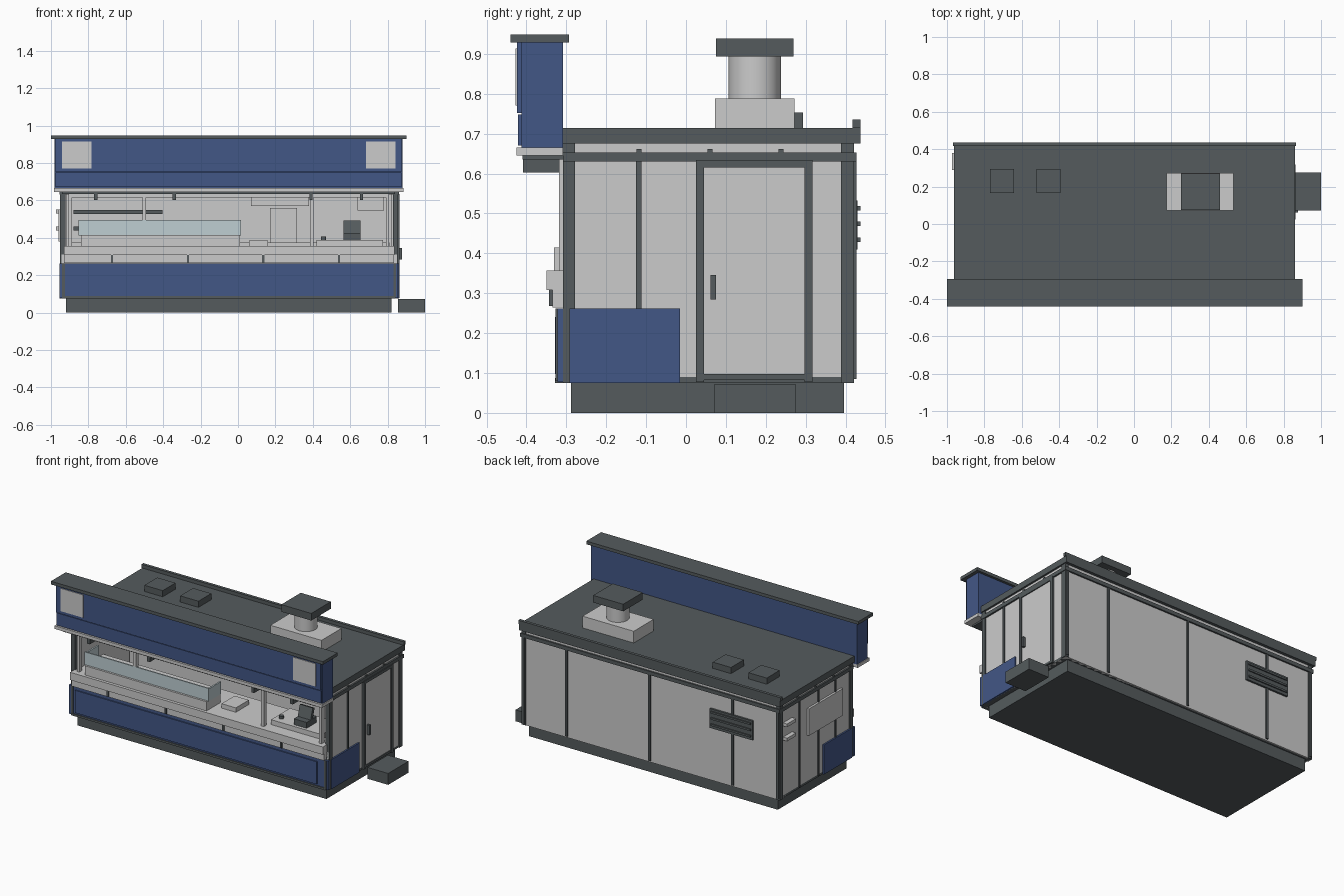
import bpy, bmesh, math
from mathutils import Matrix


def material(name, rgb):
    m = bpy.data.materials.new(name)
    m.diffuse_color = (*rgb, 1)
    return m


DARK = material("dark_grey", (0.09, 0.105, 0.11))
BLUE = material("blue", (0.055, 0.095, 0.24))
GLASS = material("pale_glass", (0.52, 0.62, 0.65))


def finish(name, bm, mat):
    me = bpy.data.meshes.new(name)
    bm.to_mesh(me)
    bm.free()
    ob = bpy.data.objects.new(name, me)
    bpy.context.collection.objects.link(ob)
    if mat:
        me.materials.append(mat)
    return ob


def box(name, x0, x1, y0, y1, z0, z1, mat=None, tilt=0):
    bm = bmesh.new()
    bmesh.ops.create_cube(bm, size=1)
    mid = Matrix.Translation(((x0 + x1) / 2, (y0 + y1) / 2, (z0 + z1) / 2))
    size = Matrix.Diagonal((x1 - x0, y1 - y0, z1 - z0, 1))
    bmesh.ops.transform(bm, matrix=mid @ Matrix.Rotation(tilt, 4, 'X') @ size, verts=bm.verts)
    return finish(name, bm, mat)


def cylinder(name, x, y, z0, z1, r, sides, mat=None):
    bm = bmesh.new()
    bmesh.ops.create_cone(bm, cap_ends=True, segments=sides, radius1=r, radius2=r, depth=z1 - z0,
                          matrix=Matrix.Translation((x, y, (z0 + z1) / 2)))
    return finish(name, bm, mat)


L, R = -0.945, 0.85  # body ends

# Plinth, step and floor
box("plinth", -0.92, 0.82, -0.288, 0.396, 0, 0.075, DARK)
box("door_step", 0.855, 1.0, 0.072, 0.275, 0, 0.072, DARK)
box("floor", L, R, -0.305, 0.41, 0.075, 0.09, DARK)

# Walls
box("back_wall", L, R, 0.385, 0.418, 0.075, 0.675)
box("left_wall", L, L + 0.03, -0.28, 0.40, 0.075, 0.675)
box("right_wall", R - 0.03, R, -0.28, 0.40, 0.075, 0.675)
box("front_lower_wall", L, R, -0.308, -0.28, 0.075, 0.31)

# Corner posts
for side, x in (("left", L - 0.006), ("right", R - 0.022)):
    box(side + "_front_post", x, x + 0.028, -0.308, -0.278, 0.075, 0.675, DARK)
    box(side + "_back_post", x, x + 0.028, 0.388, 0.421, 0.075, 0.675, DARK)

# Wall seams
for x in (0.54, -0.04, -0.62):
    box("back_seam", x - 0.007, x + 0.007, 0.417, 0.426, 0.085, 0.63, DARK)
for x in (L + 0.008, R - 0.008):
    box("back_edge_strip", x - 0.008, x + 0.008, 0.415, 0.427, 0.085, 0.63, DARK)
box("right_seam", R - 0.002, R + 0.006, -0.125, -0.112, 0.26, 0.63, DARK)
for y in (-0.14, 0.03, 0.22):
    box("left_seam", L - 0.007, L + 0.002, y - 0.006, y + 0.006, 0.085, 0.63, DARK)

# Eaves band and clips
for side, x in (("left", L - 0.01), ("right", R - 0.01)):
    box(side + "_eaves_band", x, x + 0.02, -0.308, 0.424, 0.63, 0.653, DARK)
    for y in (-0.118, 0.06, 0.238):
        box(side + "_eaves_clip", x, x + 0.02, y - 0.006, y + 0.006, 0.653, 0.661, DARK)
box("back_eaves_band", L - 0.01, R + 0.01, 0.412, 0.428, 0.63, 0.653, DARK)

# Roof
box("roof", -0.962, 0.862, -0.31, 0.437, 0.675, 0.714, DARK)
box("roof_back_upstand", -0.968, 0.867, 0.418, 0.437, 0.714, 0.736, DARK)
for x in (-0.77, -0.52):
    box("roof_hatch", x, x + 0.128, 0.165, 0.293, 0.714, 0.753, DARK)
box("vent_base", 0.175, 0.533, 0.073, 0.272, 0.714, 0.788)
cyl = cylinder("vent_pipe", 0.355, 0.172, 0.788, 0.895, 0.066, 16)
box("vent_cap", 0.25, 0.46, 0.075, 0.27, 0.893, 0.938, DARK)

# Fascia sign
box("sign_box", -0.98, 0.88, -0.412, -0.308, 0.665, 0.93, BLUE)
box("sign_upper_panel", -0.975, 0.875, -0.424, -0.41, 0.752, 0.93, BLUE)
box("sign_lower_panel", -0.975, 0.875, -0.421, -0.41, 0.67, 0.748, BLUE)
box("sign_cap", -1.0, 0.902, -0.44, -0.293, 0.928, 0.948, DARK)
box("sign_sill", -0.985, 0.885, -0.425, -0.308, 0.645, 0.665)
for x in (-0.94, 0.684):
    box("sign_plate", x, x + 0.157, -0.428, -0.42, 0.77, 0.914)
box("awning_soffit", -0.94, 0.84, -0.41, -0.30, 0.635, 0.646, DARK)
for x in (-0.76, -0.34, 0.39, 0.66):
    box("awning_bracket", x - 0.009, x + 0.009, -0.408, -0.31, 0.603, 0.64, DARK)
box("front_header", L, R, -0.308, -0.28, 0.63, 0.676)

# Front cladding
box("front_panel", -0.955, 0.856, -0.322, -0.305, 0.078, 0.262, BLUE)
box("front_panel_raised", -0.91, 0.78, -0.329, -0.32, 0.098, 0.24, BLUE)
box("front_kick_strip", -0.94, 0.84, -0.328, -0.305, 0.075, 0.088, DARK)
box("left_blue_panel", L - 0.01, L + 0.002, -0.292, -0.015, 0.075, 0.262, BLUE)
box("right_blue_panel", R - 0.002, R + 0.01, -0.292, -0.015, 0.075, 0.262, BLUE)
for x in (L + 0.012, R - 0.012):
    box("front_corner_strip", x - 0.007, x + 0.007, -0.327, -0.305, 0.08, 0.262, DARK)

# Serving counter
box("counter_apron", -0.93, 0.835, -0.335, -0.305, 0.264, 0.31)
box("counter_ledge", -0.93, 0.838, -0.35, -0.28, 0.308, 0.357)
box("counter_top", -0.915, 0.82, -0.29, -0.04, 0.335, 0.357)
box("counter_back", -0.915, 0.82, -0.06, -0.04, 0.09, 0.335)
for x in (-0.673, -0.268, 0.135, 0.54):
    box("counter_bracket", x - 0.006, x + 0.006, -0.343, -0.33, 0.268, 0.309, DARK)

# Display case
box("display_base", -0.84, 0.012, -0.331, -0.19, 0.357, 0.415)
box("display_glass", -0.852, 0.015, -0.318, -0.31, 0.412, 0.495, GLASS)
for x in (-0.85, 0.005):
    box("display_end", x, x + 0.01, -0.312, -0.19, 0.412, 0.49, GLASS)

# Window frame posts
for x in (-0.905, -0.51, 0.385, 0.79):
    box("window_post", x, x + 0.018, -0.318, -0.29, 0.357, 0.635)
box("window_top_rail", -0.90, 0.80, -0.312, -0.29, 0.615, 0.635)

# Interior back counter, shelves and appliances
box("back_counter", -0.90, 0.81, 0.20, 0.386, 0.09, 0.375)
for z in (0.44, 0.528):
    box("wall_shelf", -0.88, -0.405, 0.27, 0.386, z, z + 0.02, DARK)
for x in (-0.19, 0.06):
    box("inner_wall_seam", x, x + 0.006, 0.378, 0.386, 0.375, 0.635)
box("menu_board", 0.07, 0.38, 0.37, 0.386, 0.57, 0.63)
box("oven", 0.17, 0.315, 0.25, 0.38, 0.375, 0.56)
box("oven_door", 0.185, 0.30, 0.243, 0.252, 0.40, 0.55)
box("wall_cabinet", 0.64, 0.78, 0.28, 0.386, 0.545, 0.63)
box("prep_mat", 0.42, 0.775, -0.27, -0.08, 0.357, 0.388)
box("register_base", 0.565, 0.655, -0.25, -0.15, 0.388, 0.425, DARK)
box("register_screen", 0.565, 0.655, -0.20, -0.18, 0.42, 0.492, DARK, tilt=-0.3)
cylinder("card_reader", 0.457, -0.22, 0.388, 0.406, 0.014, 12, DARK)
box("small_tray", 0.06, 0.16, -0.25, -0.12, 0.357, 0.385)

# Door on the right side
for y in (0.025, 0.297):
    box("door_jamb", R - 0.01, R + 0.014, y, y + 0.02, 0.078, 0.634, DARK)
box("door_head", R - 0.01, R + 0.014, 0.025, 0.317, 0.615, 0.634, DARK)
box("door_sill", R - 0.01, R + 0.012, 0.04, 0.30, 0.083, 0.097, DARK)
box("door_leaf", R - 0.01, R + 0.008, 0.044, 0.298, 0.095, 0.616)
box("door_handle", R + 0.005, R + 0.026, 0.061, 0.075, 0.284, 0.346, DARK)

# Left side notice board and fold-down shelves
box("notice_board", L - 0.014, L + 0.002, -0.20, 0.14, 0.38, 0.55)
for z in (0.44, 0.53):
    box("side_shelf", L - 0.028, L + 0.002, 0.29, 0.38, z, z + 0.02)

# Rear ventilation grille
box("grille_frame", -0.765, -0.467, 0.415, 0.43, 0.41, 0.532, DARK)
for z in (0.434, 0.474, 0.513):
    box("grille_louvre", -0.755, -0.477, 0.427, 0.437, z - 0.006, z + 0.006, DARK)

# Smooth the round vent pipe
bpy.context.view_layer.objects.active = cyl
cyl.select_set(True)
bpy.ops.object.shade_smooth_by_angle(angle=math.radians(30))
